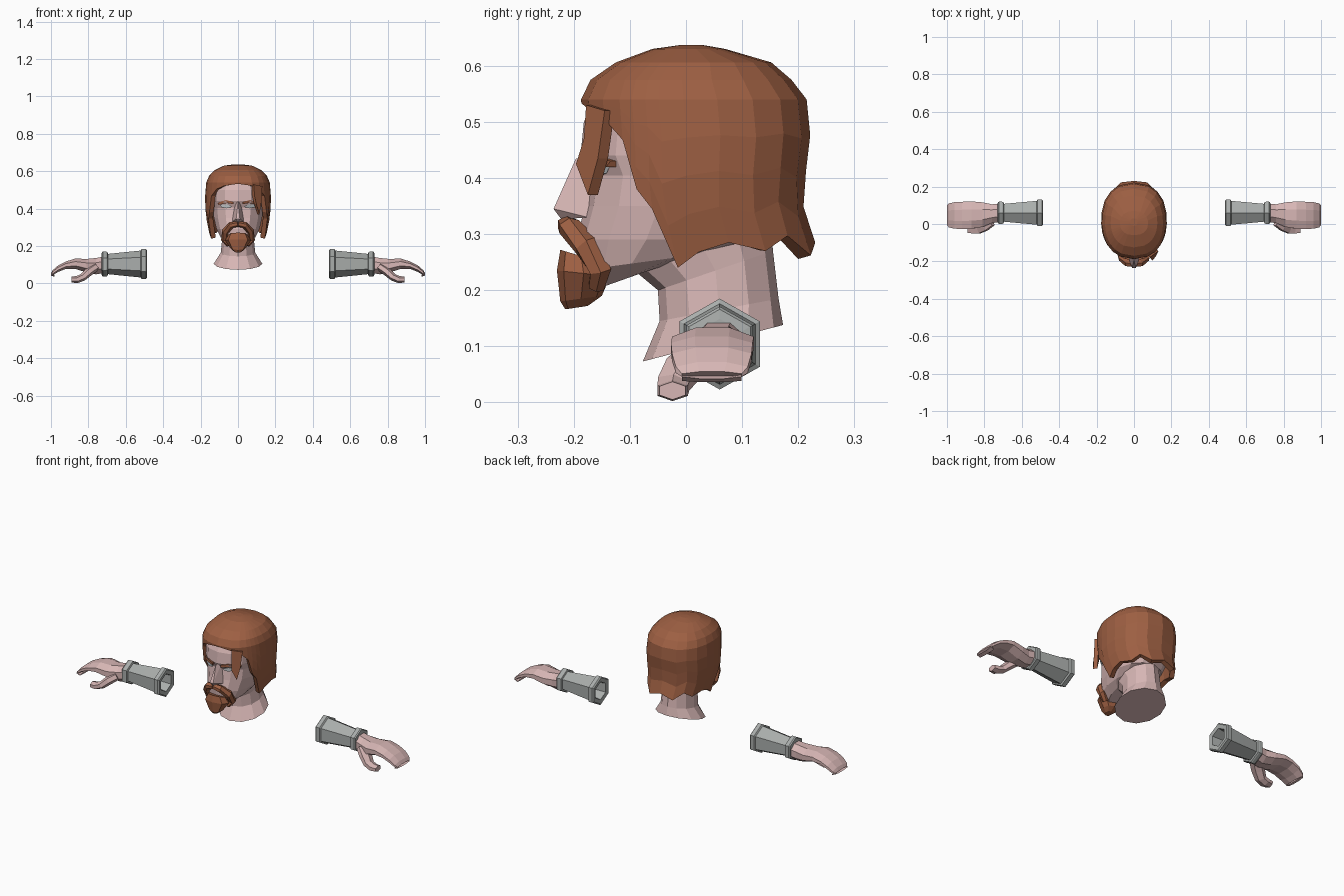
import bpy, bmesh, math
from mathutils import Vector


def material(name, rgb):
    m = bpy.data.materials.new(name)
    m.diffuse_color = (*rgb, 1)
    return m


SKIN = material("skin", (0.68, 0.47, 0.46))
HAIR = material("auburn hair", (0.34, 0.115, 0.055))
METAL = material("grey metal", (0.40, 0.42, 0.41))
EYE = material("eye grey", (0.50, 0.53, 0.55))


def finish(bm, name, mat):
    bmesh.ops.remove_doubles(bm, verts=bm.verts, dist=0.0004)
    bmesh.ops.recalc_face_normals(bm, faces=bm.faces)
    me = bpy.data.meshes.new(name)
    bm.to_mesh(me)
    bm.free()
    me.materials.append(mat)
    ob = bpy.data.objects.new(name, me)
    bpy.context.collection.objects.link(ob)
    return ob


def loft(name, rings, mat, cap_start=True, cap_end=True):
    bm = bmesh.new()
    rows = [[bm.verts.new(p) for p in r] for r in rings]
    n = len(rows[0])
    for a, b in zip(rows, rows[1:]):
        for i in range(n):
            bm.faces.new((a[i], a[(i + 1) % n], b[(i + 1) % n], b[i]))
    if cap_start:
        bm.faces.new(rows[0])
    if cap_end:
        bm.faces.new(rows[-1])
    return finish(bm, name, mat)


def spow(v, e):
    return math.copysign(abs(v) ** e, v)


def level(yf, zf, yb, zb, hw, n=14, e=0.85):
    """Roughly horizontal ring from its front point, back point and half width."""
    ring = []
    for i in range(n):
        a = 2 * math.pi * i / n
        c, s = spow(math.cos(a), e), spow(math.sin(a), e)
        ring.append(((hw * s), (yf + yb) / 2 + (yf - yb) / 2 * c,
                     (zf + zb) / 2 + (zf - zb) / 2 * c))
    return ring


def tube(name, path, hy, hz, mat):
    """Six-sided strand along a path; one scale value per point."""
    rings = []
    pts = [Vector(p[:3]) for p in path]
    for i, p in enumerate(pts):
        t = (pts[min(i + 1, len(pts) - 1)] - pts[max(i - 1, 0)]).normalized()
        side = Vector((0, 1, 0))
        side = (side - t * side.dot(t)).normalized()
        up = t.cross(side)
        k = path[i][3]
        rings.append([p + side * hy * k * math.cos(j * math.pi / 3 + 0.52)
                      + up * hz * k * math.sin(j * math.pi / 3 + 0.52) for j in range(6)])
    return loft(name, rings, mat)


# Skull and jaw
loft("head", [level(*r) for r in (
    (-0.165, 0.20, -0.01, 0.255, 0.055), (-0.19, 0.235, 0.07, 0.27, 0.095),
    (-0.195, 0.29, 0.15, 0.29, 0.117), (-0.18, 0.35, 0.185, 0.35, 0.132),
    (-0.172, 0.405, 0.19, 0.40, 0.136), (-0.188, 0.44, 0.19, 0.44, 0.14),
    (-0.182, 0.50, 0.19, 0.50, 0.14), (-0.15, 0.57, 0.16, 0.57, 0.11))], SKIN)

# Neck with flared collar
loft("neck", [level(*r, n=12, e=1) for r in (
    (-0.077, 0.073, 0.173, 0.138, 0.13), (-0.047, 0.145, 0.165, 0.185, 0.092),
    (-0.05, 0.20, 0.155, 0.27, 0.085), (-0.11, 0.25, 0.15, 0.34, 0.09))], SKIN)

# Nose wedge
bm = bmesh.new()
pts = [(0, -0.196, 0.435), (0.014, -0.165, 0.435), (-0.014, -0.165, 0.435),
       (0.01, -0.236, 0.345), (-0.01, -0.236, 0.345), (0.032, -0.175, 0.33),
       (-0.032, -0.175, 0.33), (0, -0.222, 0.326)]
for p in pts:
    bm.verts.new(p)
bmesh.ops.convex_hull(bm, input=bm.verts)
finish(bm, "nose", SKIN)


# Thin plates that follow the curve of the face
def face_y(x):
    s = min(1, abs(x) / 0.138) ** (1 / 0.85)
    return 0.01 - 0.19 * math.sqrt(1 - s * s) ** 0.85


def plate(name, outline, mat, off, depth, sx):
    front = [(sx * x, face_y(x) - off, z) for x, z in outline]
    back = [(x, y + depth, z) for x, y, z in front]
    loft(name, [front, back], mat)


for side, sx in (("left", -1), ("right", 1)):
    plate(side + "_eye", [(0.035, 0.408), (0.06, 0.402), (0.09, 0.408), (0.095, 0.42),
                          (0.06, 0.424), (0.035, 0.414)], EYE, 0.004, 0.009, sx)
    plate(side + "_eyebrow", [(0.025, 0.424), (0.06, 0.43), (0.105, 0.42), (0.11, 0.43),
                              (0.065, 0.446), (0.025, 0.436)], HAIR, 0.014, 0.022, sx)
    # Moustache half, dropping to the jaw
    tube(side + "_moustache", [(0, -0.213, 0.318, 0.8), (sx * 0.035, -0.208, 0.313, 1),
                               (sx * 0.066, -0.178, 0.28, 1.1), (sx * 0.073, -0.152, 0.235, 1),
                               (sx * 0.05, -0.16, 0.205, 0.7)], 0.022, 0.018, HAIR)

# Goatee
loft("beard", [level(*r, n=8) for r in (
    (-0.215, 0.166, -0.175, 0.172, 0.018), (-0.224, 0.18, -0.15, 0.19, 0.038),
    (-0.23, 0.235, -0.135, 0.225, 0.07), (-0.224, 0.272, -0.15, 0.25, 0.05))], HAIR)

# Hair shell: columns from crown to a ragged lower edge
SHAPE = [(0.637, -0.01, 0.03, 0.02), (0.63, -0.06, 0.07, 0.075), (0.606, -0.125, 0.152, 0.125),
         (0.575, -0.17, 0.188, 0.155), (0.54, -0.187, 0.215, 0.17), (0.47, -0.182, 0.222, 0.176),
         (0.385, -0.175, 0.21, 0.175), (0.35, -0.17, 0.209, 0.17), (0.24, -0.15, 0.245, 0.148)]
EDGE = [(0, 0.533), (22, 0.522), (38, 0.505), (51, 0.468), (59, 0.38), (67, 0.345), (74, 0.24),
        (86, 0.268), (100, 0.285), (119, 0.27), (138, 0.297), (156, 0.262), (180, 0.285)]


def shape_at(z):
    for a, b in zip(SHAPE, SHAPE[1:]):
        if z >= b[0]:
            t = (a[0] - z) / (a[0] - b[0])
            return [u + (v - u) * t for u, v in zip(a[1:], b[1:])]
    return SHAPE[-1][1:]


columns = EDGE + [(360 - a, z) for a, z in reversed(EDGE[1:-1])]
rings = []
for r in range(9):
    ring = []
    for ang, low in columns:
        z = SHAPE[r][0] if r < 5 else 0.54 + (low - 0.54) * (r - 4) / 4
        yf, yb, hw = shape_at(z)
        a = math.radians(ang)
        ring.append((hw * spow(math.sin(a), 0.85),
                     (yf + yb) / 2 + (yf - yb) / 2 * spow(math.cos(a), 0.9), z))
    rings.append(ring)
hair = loft("hair", rings, HAIR, True, False)
sol = hair.modifiers.new("thickness", 'SOLIDIFY')
sol.thickness = 0.025
sol.offset = -1

# Loose lock hanging over one temple
lock = [(0.085, -0.178, 0.53), (0.088, -0.182, 0.47), (0.098, -0.196, 0.425), (0.115, -0.175, 0.37),
        (0.125, -0.157, 0.435), (0.13, -0.145, 0.52)]
loft("temple_lock", [lock, [(x - 0.012, y + 0.018, z) for x, y, z in lock]], HAIR)


def cross(x, cy, hy, cz, hz, n, turn=0.0):
    return [(x, cy + hy * math.sin(2 * math.pi * (i + turn) / n),
             cz + hz * math.cos(2 * math.pi * (i + turn) / n)) for i in range(n)]


def mirror(ob):
    m = ob.modifiers.new("both arms", 'MIRROR')
    m.use_axis = (True, False, False)


# Hexagonal bracer with raised rims and a hollow inner end
BRACER = [(0.57, 0.04), (0.49, 0.05), (0.487, 0.074), (0.493, 0.081), (0.515, 0.081),
          (0.52, 0.072), (0.60, 0.064), (0.695, 0.054), (0.698, 0.064), (0.705, 0.067),
          (0.722, 0.067), (0.728, 0.062), (0.73, 0.045)]
mirror(loft("bracers", [cross(x, 0.06, r * 1.02, 0.104, r, 6) for x, r in BRACER], METAL))

# Cupped hand
HAND = [(0.715, 0.06, 0.05, 0.145, 0.055), (0.76, 0.055, 0.052, 0.137, 0.048),
        (0.81, 0.05, 0.068, 0.132, 0.058), (0.87, 0.048, 0.075, 0.134, 0.078),
        (0.92, 0.046, 0.075, 0.118, 0.078), (0.96, 0.046, 0.073, 0.098, 0.062),
        (0.99, 0.046, 0.066, 0.072, 0.044), (1.0, 0.046, 0.055, 0.055, 0.042),
        (0.98, 0.046, 0.055, 0.044, 0.036)]
mirror(loft("hands", [cross(x, cy, hy * 1.05, (t + b) / 2, (t - b) / 2 * 1.06, 8, 0.5)
                      for x, cy, hy, t, b in HAND], SKIN))

# Thumb hooked under the palm
mirror(tube("thumbs", [(0.765, 0.02, 0.085, 1.1), (0.80, -0.005, 0.06, 1.15),
                       (0.83, -0.022, 0.033, 1), (0.86, -0.024, 0.021, 0.95),
                       (0.89, -0.024, 0.021, 0.8)], 0.033, 0.02, SKIN))
